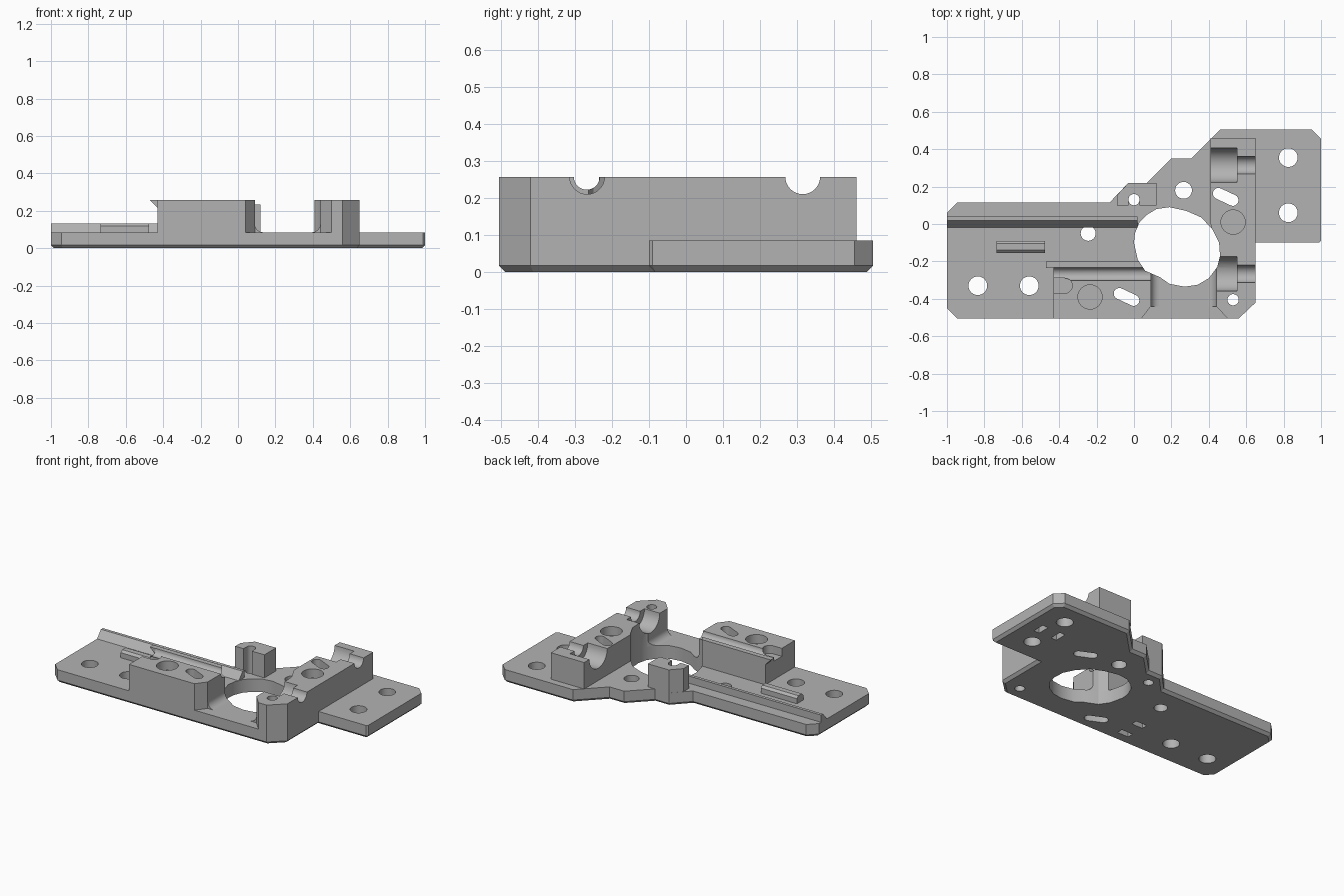
import bpy, bmesh, math
from mathutils import Vector

cube = bpy.data.objects.get("Cube")
if cube:
    bpy.data.objects.remove(cube, do_unlink=True)

grey = bpy.data.materials.new("machined_grey")
grey.use_nodes = True
colour = (0.45, 0.45, 0.45, 1)
grey.diffuse_color = colour
grey.node_tree.nodes["Principled BSDF"].inputs["Base Color"].default_value = colour

PLACE = {"x": lambda a, b, d: (d, a, b),
         "y": lambda a, b, d: (a, d, b),
         "z": lambda a, b, d: (a, b, d)}
FLOOR, TOP = 0.085, 0.257


def prism(name, points, lo, hi, axis="z", chamfer=0):
    """Extrude a flat outline along an axis, with an optional lower chamfer."""
    bm = bmesh.new()
    ring = [bm.verts.new(PLACE[axis](a, b, lo)) for a, b in points]
    face = bm.faces.new(ring)
    moved = bmesh.ops.extrude_face_region(bm, geom=[face])["geom"]
    step = Vector(PLACE[axis](0, 0, hi - lo))
    for v in moved:
        if isinstance(v, bmesh.types.BMVert):
            v.co += step
    bmesh.ops.recalc_face_normals(bm, faces=bm.faces)
    if chamfer:
        low = [e for e in bm.edges if all(v.co.z < lo + 0.001 for v in e.verts)]
        bmesh.ops.bevel(bm, geom=low, offset=chamfer, segments=1, affect="EDGES")
    mesh = bpy.data.meshes.new(name)
    bm.to_mesh(mesh)
    bm.free()
    mesh.materials.append(grey)
    obj = bpy.data.objects.new(name, mesh)
    bpy.context.collection.objects.link(obj)
    return obj


def rect(a0, a1, b0, b1):
    return [(a0, b0), (a1, b0), (a1, b1), (a0, b1)]


def arc(cx, cy, r, start=0, sweep=360, n=32):
    return [(cx + r * math.cos(math.radians(start + sweep * i / n)),
             cy + r * math.sin(math.radians(start + sweep * i / n)))
            for i in range(n if sweep == 360 else n + 1)]


def slot(cx, cy, length, r, angle):
    """Outline with two round ends, turned by an angle."""
    t, h = math.radians(angle), length / 2 - r
    dx, dy = h * math.cos(t), h * math.sin(t)
    return (arc(cx + dx, cy + dy, r, angle - 90, 180, 10)
            + arc(cx - dx, cy - dy, r, angle + 90, 180, 10))


def cut(obj, cutters):
    """Subtract each cutter from the part and keep the finished mesh."""
    for c in cutters:
        c.hide_render = True
        mod = obj.modifiers.new("cut", "BOOLEAN")
        mod.operation, mod.solver, mod.object = "DIFFERENCE", "EXACT", c
    graph = bpy.context.evaluated_depsgraph_get()
    mesh = bpy.data.meshes.new_from_object(obj.evaluated_get(graph))
    obj.modifiers.clear()
    obj.data = mesh


# Solid parts
outline = [(-1, -0.45), (-0.945, -0.505), (0.56, -0.505), (0.65, -0.42),
           (0.65, -0.1), (0.99, -0.1), (1, -0.09), (1, 0.455), (0.95, 0.505),
           (0.46, 0.505), (0.305, 0.35), (0.2, 0.35), (0.07, 0.22),
           (-0.03, 0.22), (-0.13, 0.115), (-0.945, 0.115), (-1, 0.06)]
plate = prism("base_plate", outline, 0, FLOOR, chamfer=0.017)
front_block = prism("front_block", [(-0.43, -0.505), (0.04, -0.505), (0.09, -0.44),
                                    (0.09, -0.2), (-0.43, -0.2)], FLOOR, TOP)
side_block = prism("side_block", [(0.44, -0.44), (0.5, -0.505), (0.56, -0.505),
                                  (0.65, -0.42), (0.65, 0.46), (0.41, 0.46),
                                  (0.41, 0.0), (0.44, -0.18)], FLOOR, TOP)
post = prism("rear_post", [(-0.09, 0.1), (0.12, 0.1), (0.12, 0.22),
                           (-0.03, 0.22), (-0.09, 0.155)], FLOOR, 0.235)
rail = prism("guide_rail", [(-0.02, FLOOR), (0.04, FLOOR), (0.04, 0.132),
                            (0.02, 0.132)], -1, 0.02, "x")
rib = prism("raised_rib", [(-0.155, FLOOR), (-0.09, FLOOR), (-0.09, 0.118),
                           (-0.105, 0.132), (-0.14, 0.132), (-0.155, 0.118)],
            -0.735, -0.475, "x")
lip = prism("ridge_lip", [(-0.43, 0.215), (-0.43, TOP), (-0.47, TOP)],
            -0.235, -0.2, "y")

# Concave fillets where the channel floor meets the walls
R = 0.045
fillet_left = prism("channel_fillet_left",
                    [(0.09, FLOOR)] + arc(0.09 + R, FLOOR + R, R, 180, 90, 8),
                    -0.44, -0.2, "y")
fillet_right = prism("channel_fillet_right",
                     [(0.44, FLOOR)] + arc(0.44 - R, FLOOR + R, R, 270, 90, 8),
                     -0.44, -0.2, "y")

# Large irregular opening
opening = prism("opening_cutter", [
    (0, -0.1), (0.005, -0.05), (0.03, 0.01), (0.07, 0.05), (0.12, 0.08),
    (0.19, 0.09), (0.28, 0.07), (0.36, 0.035), (0.42, -0.03), (0.455, -0.1),
    (0.46, -0.17), (0.445, -0.23), (0.4, -0.29), (0.34, -0.325),
    (0.27, -0.335), (0.19, -0.32), (0.14, -0.285), (0.06, -0.25),
    (0.02, -0.19)], -0.2, 0.5)
cutters = {"opening": opening}


def cutter(key, points, lo=-0.2, hi=0.5, axis="z"):
    cutters[key] = prism(key + "_cutter", points, lo, hi, axis)


# Round holes and slanted slots
holes = {"outer": (-0.835, -0.33, 0.05), "inner": (-0.56, -0.33, 0.05),
         "middle": (-0.245, -0.05, 0.04), "rear": (0.265, 0.18, 0.045),
         "post": (0, 0.13, 0.03), "wing_rear": (0.825, 0.355, 0.05),
         "wing_front": (0.825, 0.06, 0.05), "corner": (0.53, -0.405, 0.03)}
for key, (x, y, r) in holes.items():
    cutter(key, arc(x, y, r))
cutter("front_slot", slot(-0.04, -0.39, 0.145, 0.03, -25))
cutter("side_slot", slot(0.49, 0.145, 0.145, 0.03, -25))

# Shallow round pockets and underside pockets
cutter("front_pocket", arc(-0.235, -0.39, 0.065), 0.2)
cutter("side_pocket", arc(0.53, 0.01, 0.065), 0.2)
under = [(-0.275, -0.28, 0.04, 0.02), (-0.275, -0.41, 0.04, 0.02),
         (0.75, 0.205, 0.02, 0.04), (0.88, 0.205, 0.02, 0.04)]
for i, (x, y, w, d) in enumerate(under):
    cutter(f"under_{i}", rect(x - w, x + w, y - d, y + d), -0.1, 0.05)

# Half-round seats: wide bore then narrow bore
for key, y in (("near", -0.267), ("far", 0.315)):
    cutter(key + "_wide", arc(y, TOP, 0.092), 0.3, 0.55, "x")
    cutter(key + "_narrow", arc(y, TOP, 0.047), 0.5, 0.8, "x")
cutter("groove", arc(-0.268, TOP, 0.035), -0.6, 0.2, "x")
cutter("groove_pocket", slot(-0.41, -0.33, 0.16, 0.04, 0), 0.205)
cutter("post_notch", rect(-0.03, 0.03, 0.05, 0.13), 0.0851)
cutter("dowel", arc(0.385, 0.15, 0.014, n=12), 0.5, 0.62, "y")

plan = {plate: ["opening", "front_slot", "side_slot"] + list(holes)
               + [f"under_{i}" for i in range(len(under))],
        front_block: ["opening", "front_slot", "front_pocket", "groove", "groove_pocket"],
        side_block: ["opening", "corner", "side_slot", "side_pocket", "near_wide",
                     "near_narrow", "far_wide", "far_narrow"],
        post: ["post", "post_notch"],
        rail: ["opening"],
        fillet_left: ["opening"],
        fillet_right: ["opening", "near_wide"]}
for obj, keys in plan.items():
    cut(obj, [cutters[k] for k in keys])
for c in cutters.values():
    bpy.data.objects.remove(c, do_unlink=True)

# Smooth the curved walls and keep machined edges crisp
parts = [plate, front_block, side_block, post, rail, rib, lip, fillet_left, fillet_right]
for obj in parts:
    obj.select_set(True)
bpy.context.view_layer.objects.active = plate
bpy.ops.object.shade_smooth_by_angle(angle=math.radians(30))
